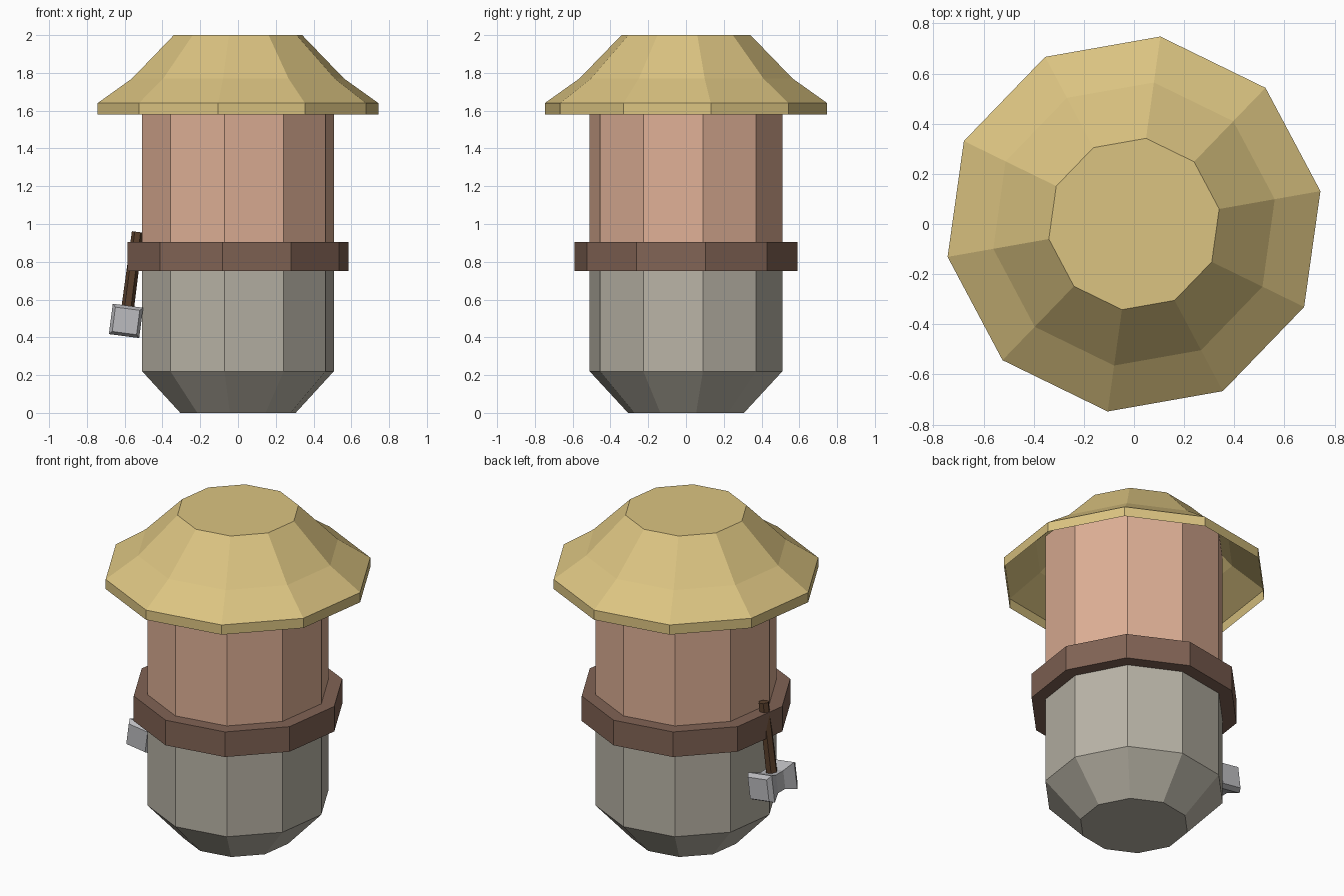
import bpy, bmesh
from math import sin, cos, radians
from mathutils import Matrix

if "Cube" in bpy.data.objects:
    bpy.data.objects.remove(bpy.data.objects["Cube"])


def material(name, rgb):
    m = bpy.data.materials.new(name)
    m.diffuse_color = (*rgb, 1)
    m.use_nodes = True
    m.node_tree.nodes["Principled BSDF"].inputs["Base Color"].default_value = m.diffuse_color
    return m


def lathe(name, profile, mat, sides=10, phase=10, cap_low=False, cap_high=False, matrix=None):
    """Stack of regular polygon rings; profile is a list of (radius, height)."""
    bm = bmesh.new()
    rings = []
    for r, z in profile:
        angles = [radians(phase + 360 * i / sides) for i in range(sides)]
        rings.append([bm.verts.new((r * cos(a), r * sin(a), z)) for a in angles])
    for low, high in zip(rings, rings[1:]):
        for i in range(sides):
            j = (i + 1) % sides
            bm.faces.new((low[i], low[j], high[j], high[i]))
    if cap_low:
        bm.faces.new(rings[0][::-1])
    if cap_high:
        bm.faces.new(rings[-1])
    if matrix:
        bm.transform(matrix)
    mesh = bpy.data.meshes.new(name)
    bm.to_mesh(mesh)
    bm.free()
    mesh.materials.append(mat)
    ob = bpy.data.objects.new(name, mesh)
    bpy.context.collection.objects.link(ob)
    return ob


straw = material("straw", (0.71, 0.55, 0.22))
skin = material("skin", (0.73, 0.43, 0.30))
cloth = material("cloth", (0.48, 0.45, 0.38))
leather = material("leather", (0.22, 0.125, 0.09))
wood = material("wood", (0.10, 0.05, 0.025))
metal = material("metal", (0.50, 0.50, 0.52))

# body: grey lower half with tapered base, bare upper half
lathe("lower_body", [(0.31, 0), (0.515, 0.22), (0.515, 0.83)], cloth, cap_low=True)
lathe("upper_body", [(0.515, 0.83), (0.515, 1.81)], skin)

# belt band around the waist
lathe("belt", [(0.515, 0.75), (0.595, 0.75), (0.595, 0.905), (0.515, 0.905)], leather)

# hollow flared hat
lathe("hat", [(0.755, 1.58), (0.755, 1.64), (0.57, 1.77), (0.345, 2.0)], straw, cap_high=True)

# hammer tucked in the belt on the left side, tilted outwards
place = Matrix.Translation((-0.593, 0, 0.487)) @ Matrix.Rotation(radians(7.5), 4, 'Y')
lathe("hammer_handle", [(0.034, 0), (0.031, 0.475)], wood, sides=6, phase=0,
      cap_low=True, cap_high=True, matrix=place)
d = 2 ** 0.5
half = [(0.065, 0.14), (0.081, 0.11), (0.055, 0.035)]
head = [(w * d, -y) for w, y in half] + [(w * d, y) for w, y in reversed(half)]
lathe("hammer_head", head, metal, sides=4, phase=45, cap_low=True, cap_high=True,
      matrix=place @ Matrix.Rotation(radians(90), 4, 'X'))
